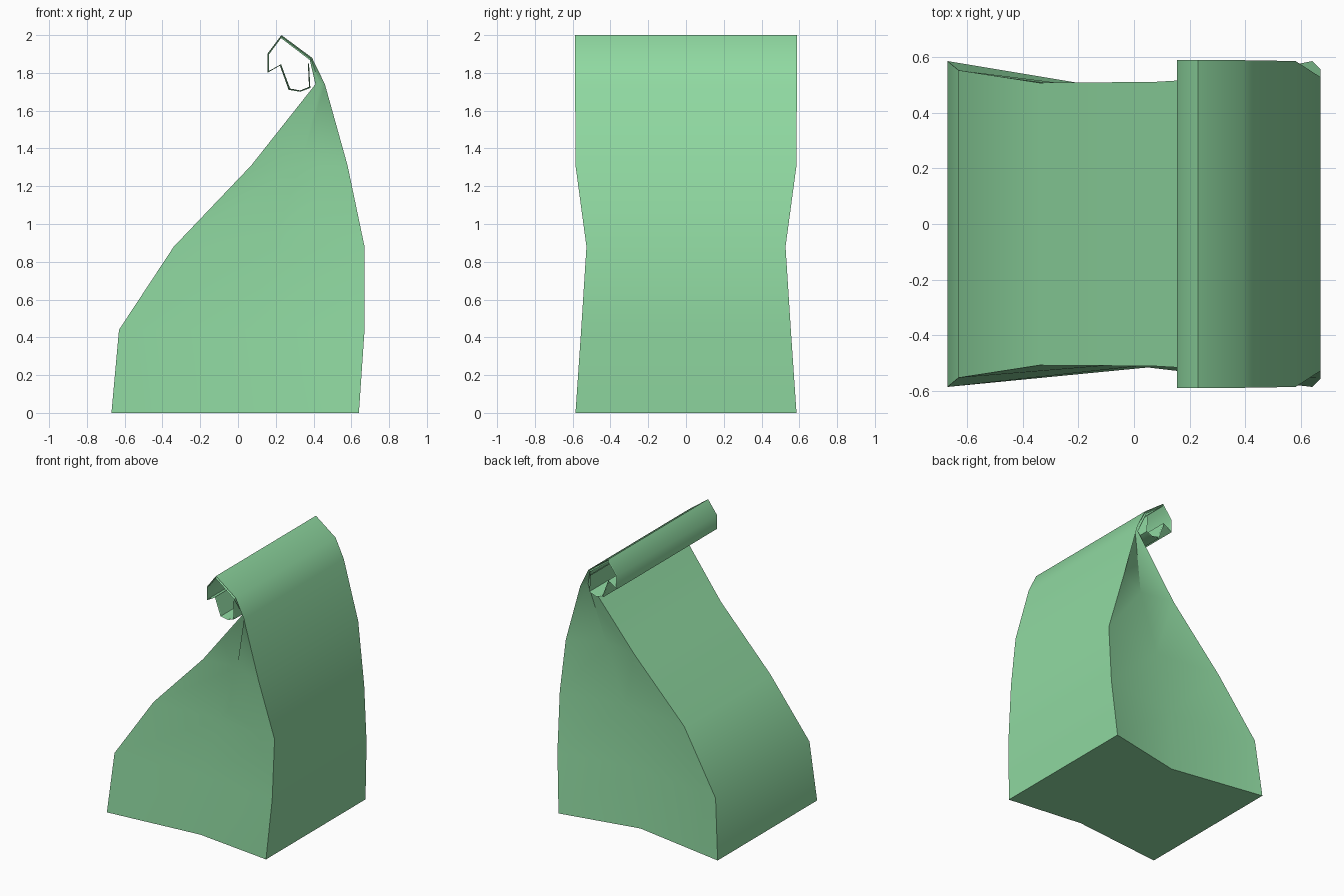
import bpy, bmesh, math

if "Cube" in bpy.data.objects:
    bpy.data.objects.remove(bpy.data.objects["Cube"])

# Bag body levels: z, front x, front half width, back x, back half width, side crease x, -y, +y
body = [
    (0.00, 0.64, 0.585, -0.67, 0.585, 0.05, -0.515, 0.465),
    (0.44, 0.67, 0.555, -0.63, 0.552, 0.06, -0.505, 0.465),
    (0.88, 0.67, 0.527, -0.34, 0.507, 0.18, -0.485, 0.460),
    (1.31, 0.58, 0.585, 0.07, 0.510, 0.33, -0.480, 0.465),
    (1.74, 0.46, 0.587, 0.41, 0.530, 0.435, -0.530, 0.530),
]

# Rolled top seen from the front: outer sheet point, inner sheet point
roll = [
    ((0.392, 1.88), (0.380, 1.868)),
    ((0.23, 2.00), (0.228, 1.984)),
    ((0.155, 1.90), (0.163, 1.896)),
    ((0.155, 1.80), (0.163, 1.810)),
    ((0.222, 1.838), (0.228, 1.846)),
    ((0.268, 1.71), (0.276, 1.717)),
    ((0.33, 1.70), (0.329, 1.707)),
    ((0.383, 1.72), (0.376, 1.726)),
    ((0.376, 1.85), (0.370, 1.848)),
]

rings = []
for z, fx, fw, bx, bw, mx, m0, m1 in body:
    rings.append([(fx, -fw, z), (fx, fw, z), (mx, m1, z),
                  (bx, bw, z), (bx, -bw, z), (mx, m0, z)])
for (ox, oz), (ix, iz) in roll:
    w, cx, cz = 0.588, (ox + ix) / 2, (oz + iz) / 2
    rings.append([(ox, -w, oz), (ox, w, oz), (cx, w - 0.01, cz),
                  (ix, w, iz), (ix, -w, iz), (cx, 0.01 - w, cz)])

# Skin the rings into one paper sheet with a closed bottom
bm = bmesh.new()
vr = [[bm.verts.new(p) for p in r] for r in rings]
bm.faces.new(vr[0][::-1])
for a, b in zip(vr, vr[1:]):
    for i in range(6):
        j = (i + 1) % 6
        bm.faces.new((a[i], a[j], b[j], b[i]))
bm.normal_update()
mesh = bpy.data.meshes.new("paper_bag")
bm.to_mesh(mesh)
bm.free()
bag = bpy.data.objects.new("paper_bag", mesh)
bpy.context.collection.objects.link(bag)

# Green paper
mat = bpy.data.materials.new("green_paper")
mat.diffuse_color = (0.28, 0.70, 0.36, 1)
mat.use_nodes = True
mat.node_tree.nodes["Principled BSDF"].inputs["Base Color"].default_value = mat.diffuse_color
mesh.materials.append(mat)

bpy.context.view_layer.objects.active = bag
bag.select_set(True)
bpy.ops.object.shade_smooth_by_angle(angle=math.radians(40))
